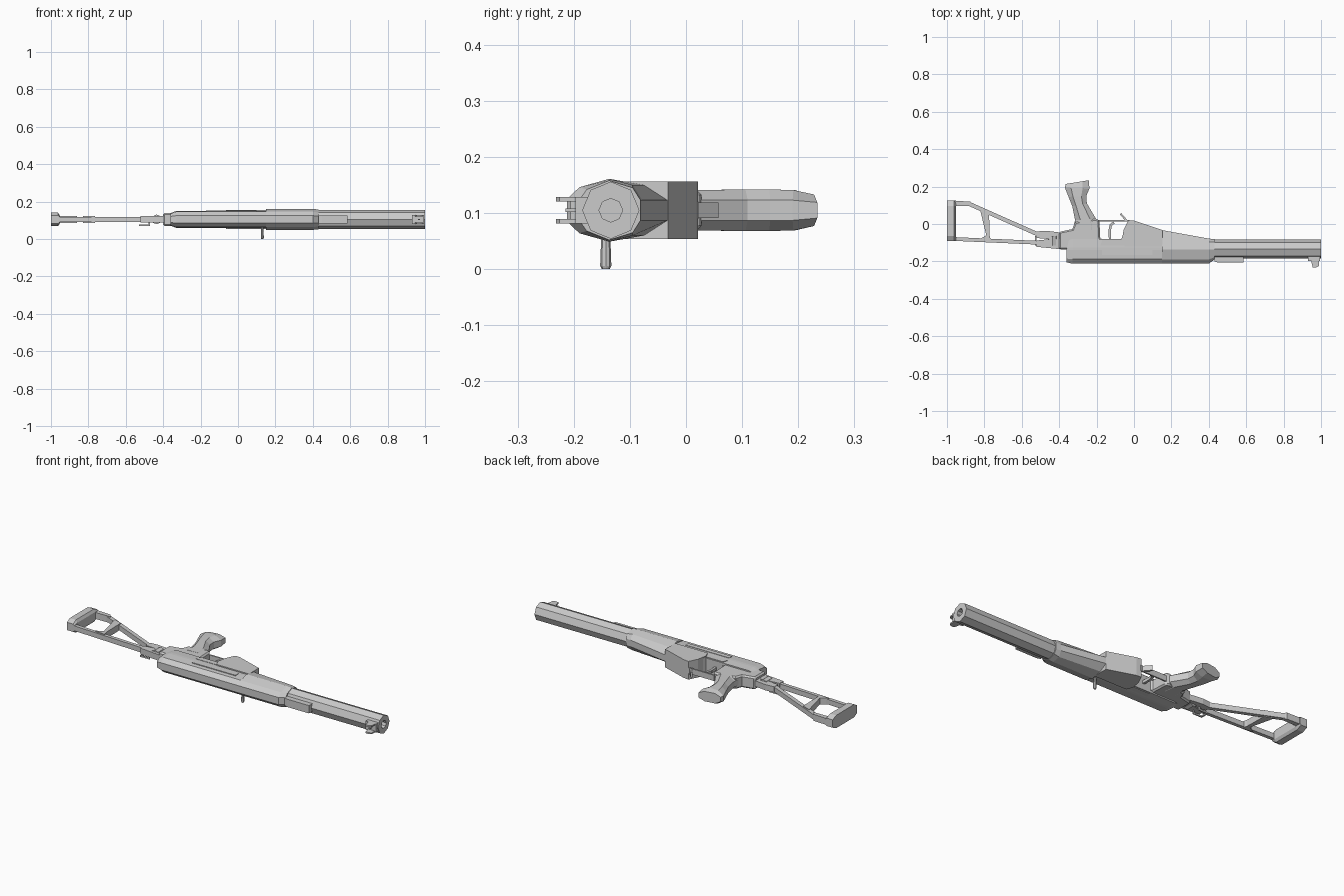
import bpy, bmesh, math
from mathutils import Vector

if "Cube" in bpy.data.objects:
    bpy.data.objects.remove(bpy.data.objects["Cube"])

ZC = 0.105    # mid-plane of the gun, which lies on its side
BY = -0.134   # barrel axis


def loft(name, rings):
    """Skin a list of equal-length point rings and cap both ends."""
    bm = bmesh.new()
    vs = [[bm.verts.new(p) for p in r] for r in rings]
    n = len(rings[0])
    for a, b in zip(vs, vs[1:]):
        for i in range(n):
            bm.faces.new((a[i], a[(i + 1) % n], b[(i + 1) % n], b[i]))
    bm.faces.new(vs[0])
    bm.faces.new(vs[-1])
    bmesh.ops.recalc_face_normals(bm, faces=bm.faces)
    me = bpy.data.meshes.new(name)
    bm.to_mesh(me)
    bm.free()
    ob = bpy.data.objects.new(name, me)
    bpy.context.collection.objects.link(ob)
    return ob


def prism(name, pts, hw, z=ZC, bevel=0):
    """Side profile in x, y extruded to half width hw."""
    ob = loft(name, [[(x, y, z + s * hw) for x, y in pts] for s in (-1, 1)])
    if bevel:
        m = ob.modifiers.new("bevel", "BEVEL")
        m.width, m.segments, m.limit_method = bevel, 1, "ANGLE"
        m.angle_limit = math.radians(60)
    return ob


def box(name, x0, x1, y0, y1, z0, z1, bevel=0):
    return prism(name, [(x0, y0), (x1, y0), (x1, y1), (x0, y1)],
                 (z1 - z0) / 2, (z0 + z1) / 2, bevel)


def bar(name, a, b, t, hw, z=ZC):
    """Straight bar of thickness t between two side-view points."""
    a, b = Vector(a), Vector(b)
    d = (b - a).normalized()
    n = Vector((-d.y, d.x)) * t / 2
    return prism(name, [a + n, b + n, b - n, a - n], hw, z)


def octagon(x, r):
    return [(x, BY + r * math.cos(i * math.pi / 4), ZC + r * math.sin(i * math.pi / 4))
            for i in range(8)]


def mirrored(x, half):
    """Cross-section ring at x from (y, half width) pairs."""
    return [(x, y, ZC + h) for y, h in half] + [(x, y, ZC - h) for y, h in reversed(half)]


def oval(l, r, hw):
    """Eight-sided ring spanning left and right side-view points."""
    l, r = Vector(l), Vector(r)
    out = []
    for t, s in ((0, .45), (.25, 1), (.72, 1), (1, .5)):
        p = l.lerp(r, t)
        out.append((p.x, p.y, ZC + s * hw))
    return out + [(x, y, 2 * ZC - z) for x, y, z in reversed(out)]


# Barrel with open bore
loft("barrel", [octagon(.40, .051), octagon(1, .051), octagon(1, .021), octagon(.9, .021)])

# Handguard, tapering to the barrel, and its front collar
loft("handguard", [
    mirrored(.15, [(-.212, .02), (-.19, .041), (-.137, .056), (-.075, .045), (-.033, .018)]),
    mirrored(.40, [(-.212, .02), (-.19, .041), (-.137, .056), (-.095, .045), (-.078, .018)]),
    mirrored(.43, [(-.19, .018), (-.177, .037), (-.137, .053), (-.095, .04), (-.081, .018)])])

# Receiver cover and lower body
cover = [(-.212, .02), (-.188, .041), (-.14, .045), (-.125, .045), (-.08, .042)]
loft("receiver", [
    mirrored(-.36, [(-.205, .016), (-.185, .03), (-.14, .034), (-.125, .034), (-.09, .03)]),
    mirrored(-.33, cover), mirrored(.15, cover)])
prism("receiver_ledge", [(-.18, -.115), (.15, -.115), (.15, -.06), (-.06, -.06), (-.07, -.085),
                         (-.17, -.085)], .046)
prism("grip_frame", [(-.4, -.042), (-.33, -.027), (-.315, .01), (-.205, .028), (-.185, .02),
                     (-.18, -.08), (-.06, -.085), (-.1, -.137), (-.4, -.137)], .035, bevel=.008)

# Magazine housing ahead of the trigger
prism("magazine", [(-.065, -.085), (-.055, -.03), (-.03, .021), (.0, .018), (.152, -.032),
                   (.152, -.12), (-.05, -.12)], .051)
bar("magazine_catch", (-.072, .055), (-.04, .018), .01, .014)

# Pistol grip
loft("pistol_grip", [oval(l, r, w) for l, r, w in (
    ((-.365, .214), (-.242, .234), .028),
    ((-.37, .195), (-.238, .19), .036),
    ((-.35, .145), (-.255, .15), .037),
    ((-.33, .095), (-.252, .11), .037),
    ((-.315, .02), (-.203, .028), .036),
    ((-.33, -.04), (-.185, -.03), .036))])

# Trigger and guard
box("trigger_guard", -.19, -.025, .014, .022, ZC - .016, ZC + .016)
path = [(-.107, .008), (-.124, -.005), (-.13, -.035), (-.128, -.085)]
for i, (a, b) in enumerate(zip(path, path[1:])):
    bar("trigger_%d" % i, a, b, .013, .008)

# Charging handle sticking out of the side
loft("charging_handle", [
    [(.13 + r * .8 * math.cos(i * math.pi / 4), -.143 + r * math.sin(i * math.pi / 4), z)
     for i in range(8)] for z, r in ((0, .007), (.006, .01), (.035, .009), (.07, .007))])
box("ejection_port", -.17, .1, -.165, -.14, ZC + .03, ZC + .047)

# Rear sight block and front sight with two ears
prism("rear_sight", [(.43, -.16), (.43, -.2), (.45, -.206), (.585, -.206), (.585, -.16)], .022)
box("front_sight_base", .93, .995, -.197, -.16, ZC - .024, ZC + .024)
for side in (-1, 1):
    prism("front_sight_ear", [(.945, -.185), (.99, -.185), (.988, -.225), (.975, -.232),
                              (.955, -.232)], .004, ZC + side * .02)
box("front_sight_post", .962, .972, -.215, -.18, ZC - .003, ZC + .003)

# Stock hinge with knuckles
prism("hinge_top", [(-.52, -.04), (-.47, -.036), (-.39, -.046), (-.39, -.085), (-.52, -.075)], .016)
prism("hinge_bottom", [(-.52, -.088), (-.44, -.08), (-.39, -.08), (-.39, -.135), (-.52, -.122)], .017)
loft("hinge_pin", [[(-.435 + .026 * math.cos(i * math.pi / 4), y,
                     ZC + .026 * math.sin(i * math.pi / 4)) for i in range(8)]
                   for y in (-.115, -.065)])

# Sling loop
bar("sling_loop_bar", (-.525, -.065), (-.525, -.115), .008, .004, .073)
for y in (-.068, -.112):
    bar("sling_loop_arm", (-.525, y), (-.47, y), .007, .004, .073)
    box("sling_loop_leg", -.478, -.47, y - .004, y + .004, .07, .095)

# Skeleton stock
bar("stock_upper_rod", (-.88, .107), (-.515, -.055), .022, .014)
bar("stock_lower_rod", (-.965, -.08), (-.515, -.1), .02, .014)
prism("stock_strut", [(-.775, .068), (-.825, .085), (-.79, -.06), (-.83, -.085), (-.765, -.092),
                      (-.772, -.06)], .018)
prism("stock_top_bracket", [(-.99, .125), (-.875, .12), (-.86, .098), (-.955, .096)], .018)

# Butt plate with cut corners
loft("butt_plate", [
    [(-1, y, ZC - h), (-.962, y, ZC - h), (-.953, y, ZC - h * .6),
     (-.953, y, ZC + h * .6), (-.962, y, ZC + h), (-1, y, ZC + h)]
    for y, h in ((-.09, .022), (-.065, .036), (.095, .036), (.126, .022))])
